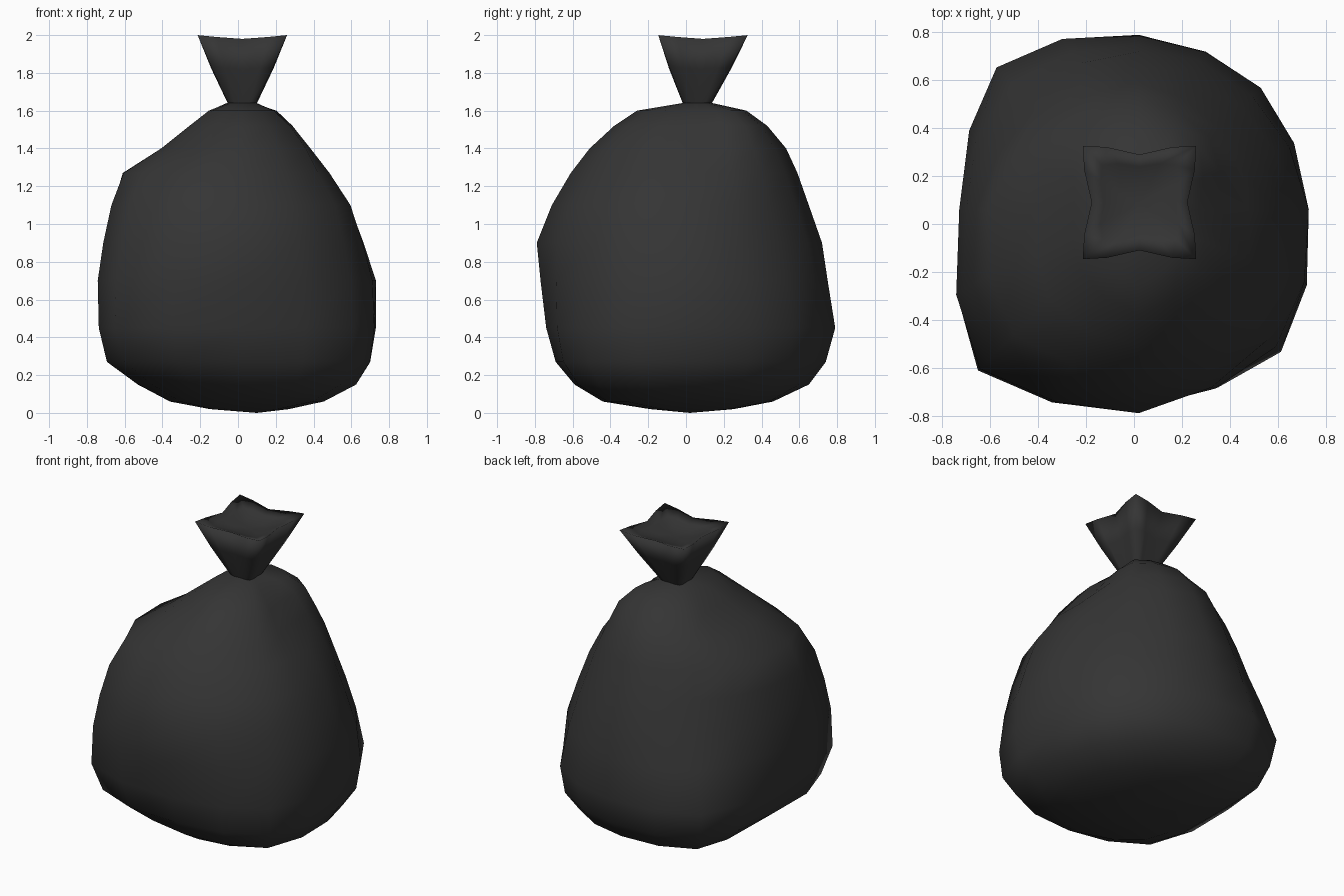
import bpy, bmesh, math

if "Cube" in bpy.data.objects:
    bpy.data.objects.remove(bpy.data.objects["Cube"])

# Each ring: height, then radii toward E, NE, N, NW, W, SW, S, SE
BODY = [
    (0.02, .25, .24, .19, .22, .16, .22, .25, .27),
    (0.06, .43, .43, .40, .45, .38, .46, .50, .53),
    (0.15, .60, .60, .59, .68, .55, .67, .65, .74),
    (0.27, .68, .69, .68, .80, .71, .88, .75, .82),
    (0.45, .71, .72, .73, .84, .74, .95, .80, .84),
    (0.70, .71, .67, .69, .75, .75, .94, .83, .81),
    (0.90, .645, .61, .66, .67, .72, .90, .85, .765),
    (1.10, .57, .54, .59, .60, .68, .84, .77, .70),
    (1.27, .46, .48, .53, .53, .63, .74, .67, .57),
    (1.40, .34, .42, .47, .46, .42, .53, .57, .48),
    (1.52, .25, .36, .37, .33, .27, .35, .44, .36),
    (1.60, .15, .26, .26, .20, .17, .22, .32, .24),
    (1.64, .08, .08, .08, .08, .08, .08, .08, .08),
]
# Flared top: centre y, side height, corner height, side radius, corner radius
FLARE = [
    (.06, 1.64, 1.64, .075, .100),
    (.075, 1.82, 1.83, .150, .230),
    (.09, 1.98, 2.00, .200, .335),
    (.09, 1.955, 1.965, .150, .220),
    (.085, 1.935, 1.935, .080, .110),
]
SIDES = 8


def ring_points(cx, cy, radii, heights):
    """Eight control points, widened to sixteen with a closed spline."""
    ctrl = []
    for i in range(SIDES):
        a = math.tau * i / SIDES
        ctrl.append((cx + radii[i] * math.cos(a), cy + radii[i] * math.sin(a), heights[i]))
    pts = []
    for i in range(SIDES):
        p0, p1, p2, p3 = (ctrl[(i + k) % SIDES] for k in (-1, 0, 1, 2))
        pts.append(p1)
        pts.append(tuple((-a + 9 * b + 9 * c - d) / 16 for a, b, c, d in zip(p0, p1, p2, p3)))
    return pts


def loft(name, rings, start_tip=None, end_tip=None):
    bm = bmesh.new()
    loops = [[bm.verts.new(p) for p in r] for r in rings]
    n = len(loops[0])
    for lo, hi in zip(loops, loops[1:]):
        for i in range(n):
            j = (i + 1) % n
            bm.faces.new((lo[i], lo[j], hi[j], hi[i]))
    for tip, loop, flip in ((start_tip, loops[0], True), (end_tip, loops[-1], False)):
        if tip:
            v = bm.verts.new(tip)
            for i in range(n):
                a, b = loop[i], loop[(i + 1) % n]
                bm.faces.new((b, a, v) if flip else (a, b, v))
    mesh = bpy.data.meshes.new(name)
    bm.to_mesh(mesh)
    bm.free()
    obj = bpy.data.objects.new(name, mesh)
    bpy.context.collection.objects.link(obj)
    mesh.materials.append(plastic)
    for p in mesh.polygons:
        p.use_smooth = True
    return obj


# Black plastic
plastic = bpy.data.materials.new("black_plastic")
plastic.diffuse_color = (0.035, 0.035, 0.035, 1)
plastic.use_nodes = True
plastic.node_tree.nodes["Principled BSDF"].inputs["Base Color"].default_value = plastic.diffuse_color

# Bulging sack
body = [ring_points(.02, .06, r[1:], [r[0]] * SIDES) for r in BODY]
loft("bag_body", body, start_tip=(.1, .02, 0), end_tip=(.02, .06, 1.645))

# Gathered top with four pulled-out corners and a shallow mouth
flare = [ring_points(.023, cy, [rs, rc] * 4, [zs, zc] * 4) for cy, zs, zc, rs, rc in FLARE]
loft("bag_tied_top", flare, end_tip=(.023, .085, 1.93))
